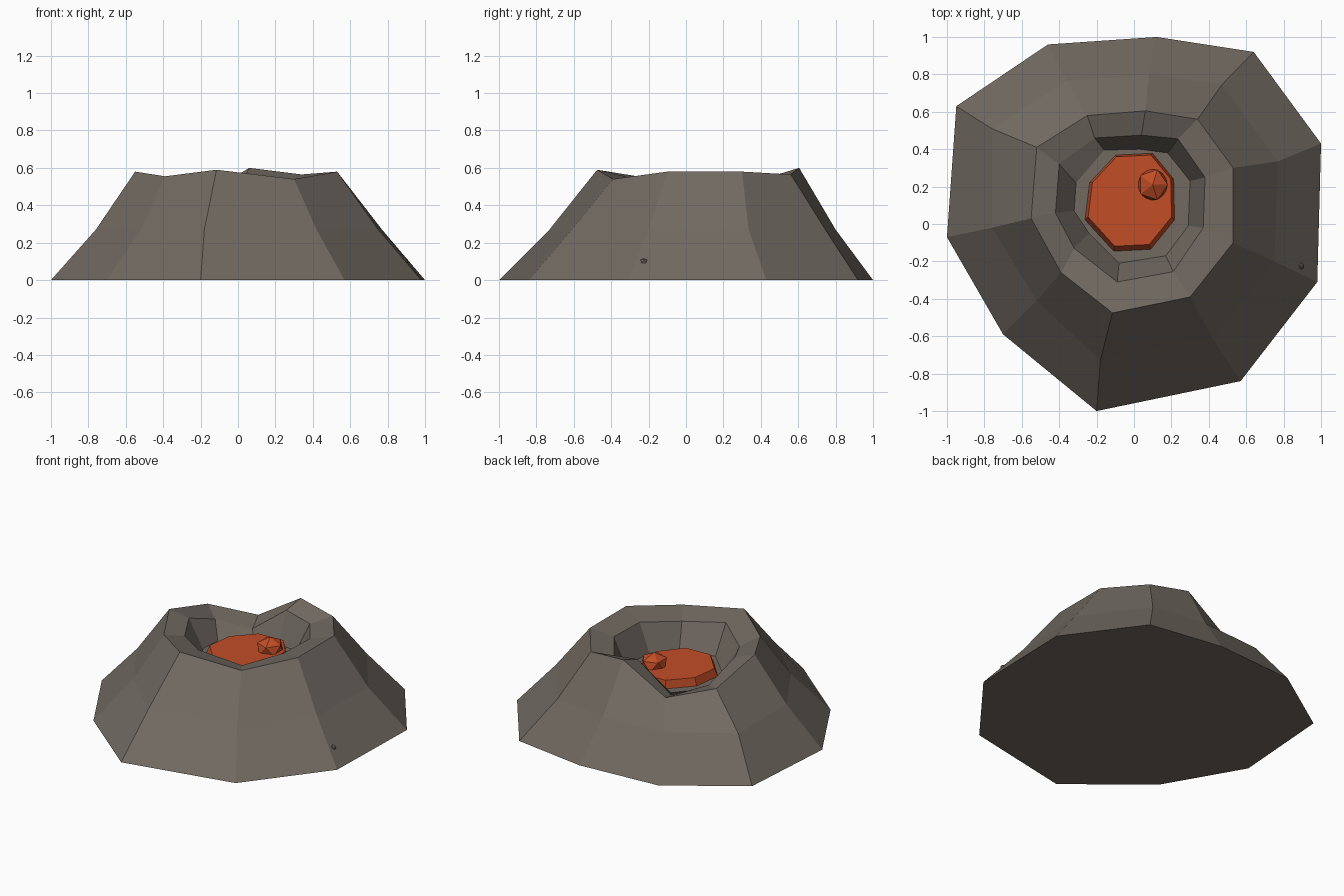
import bpy, bmesh
from mathutils import Vector

if "Cube" in bpy.data.objects:
    bpy.data.objects.remove(bpy.data.objects["Cube"])


def material(name, rgb):
    m = bpy.data.materials.new(name)
    m.diffuse_color = (*rgb, 1)
    m.use_nodes = True
    m.node_tree.nodes["Principled BSDF"].inputs["Base Color"].default_value = m.diffuse_color
    return m


rock = material("warm grey rock", (0.165, 0.142, 0.12))
lava = material("orange lava", (0.54, 0.075, 0.02))


def finish(name, bm, mat):
    bmesh.ops.recalc_face_normals(bm, faces=bm.faces)
    mesh = bpy.data.meshes.new(name)
    bm.to_mesh(mesh)
    bm.free()
    mesh.materials.append(mat)
    obj = bpy.data.objects.new(name, mesh)
    bpy.context.collection.objects.link(obj)
    return obj


def loft(name, rings, mat):
    """Skin a closed solid through rings of equal point count."""
    bm = bmesh.new()
    loops = [[bm.verts.new(p) for p in ring] for ring in rings]
    for a, b in zip(loops, loops[1:]):
        n = len(a)
        for i in range(n):
            j = (i + 1) % n
            bm.faces.new((a[i], a[j], b[j], b[i]))
    bm.faces.new(loops[0])
    bm.faces.new(loops[-1])
    return finish(name, bm, mat)


def nugget(name, centre, scale, mat):
    bm = bmesh.new()
    bmesh.ops.create_icosphere(bm, subdivisions=1, radius=1)
    for v in bm.verts:
        v.co = Vector(centre) + Vector(v.co[i] * scale[i] for i in range(3))
    return finish(name, bm, mat)


def at_height(points, z):
    return [(x, y, z) for x, y in points]


# Mountain: ten-sided uneven rings from the foot, over the rim, into the crater
foot = [(1, .43), (.64, .92), (.12, 1), (-.46, .96), (-.95, .63),
        (-1, -.07), (-.70, -.59), (-.20, -1), (.57, -.84), (.98, -.31)]
slope = [(.77, .335), (.47, .745), (.08, .80), (-.36, .765), (-.76, .51),
         (-.76, -.02), (-.52, -.41), (-.18, -.73), (.42, -.61), (.75, -.20)]
rim = [(.53, .30, .58), (.34, .56, .565), (.06, .605, .60), (-.25, .58, .41),
       (-.52, .41, .48), (-.55, .03, .58), (-.39, -.26, .555),
       (-.115, -.475, .59), (.30, -.39, .54), (.53, -.10, .58)]
lip = [(.38, .25), (.235, .455), (.04, .475), (-.21, .46), (-.40, .32),
       (-.42, .06), (-.32, -.13), (-.09, -.31), (.21, -.255), (.37, -.02)]
floor = [(.30, .23), (.18, .38), (.03, .40), (-.16, .395), (-.31, .22),
         (-.32, .07), (-.24, -.05), (-.08, -.21), (.17, -.17), (.29, -.01)]
lip = [(x, y, r[2] - .04) for (x, y), r in zip(lip, rim)]
loft("volcano_cone", [at_height(foot, 0), at_height(slope, .27), rim, lip,
                      at_height(floor, .35)], rock)

# Lava pool: eight-sided slab with tapered sides
pool = [(.10, .38), (.215, .24), (.22, .02), (.09, -.14),
        (-.11, -.15), (-.265, .02), (-.24, .22), (-.10, .37)]
top = [(-.02 + (x + .02) * .92, .125 + (y - .115) * .92) for x, y in pool]
loft("lava_pool", [at_height(pool, .34), at_height(top, .405)], lava)

# Lava bubble and a small loose stone on the slope
nugget("lava_bubble", (.10, .21, .42), (.09, .095, .07), lava)
nugget("loose_stone", (.89, -.225, .10), (.02, .02, .02), rock)
